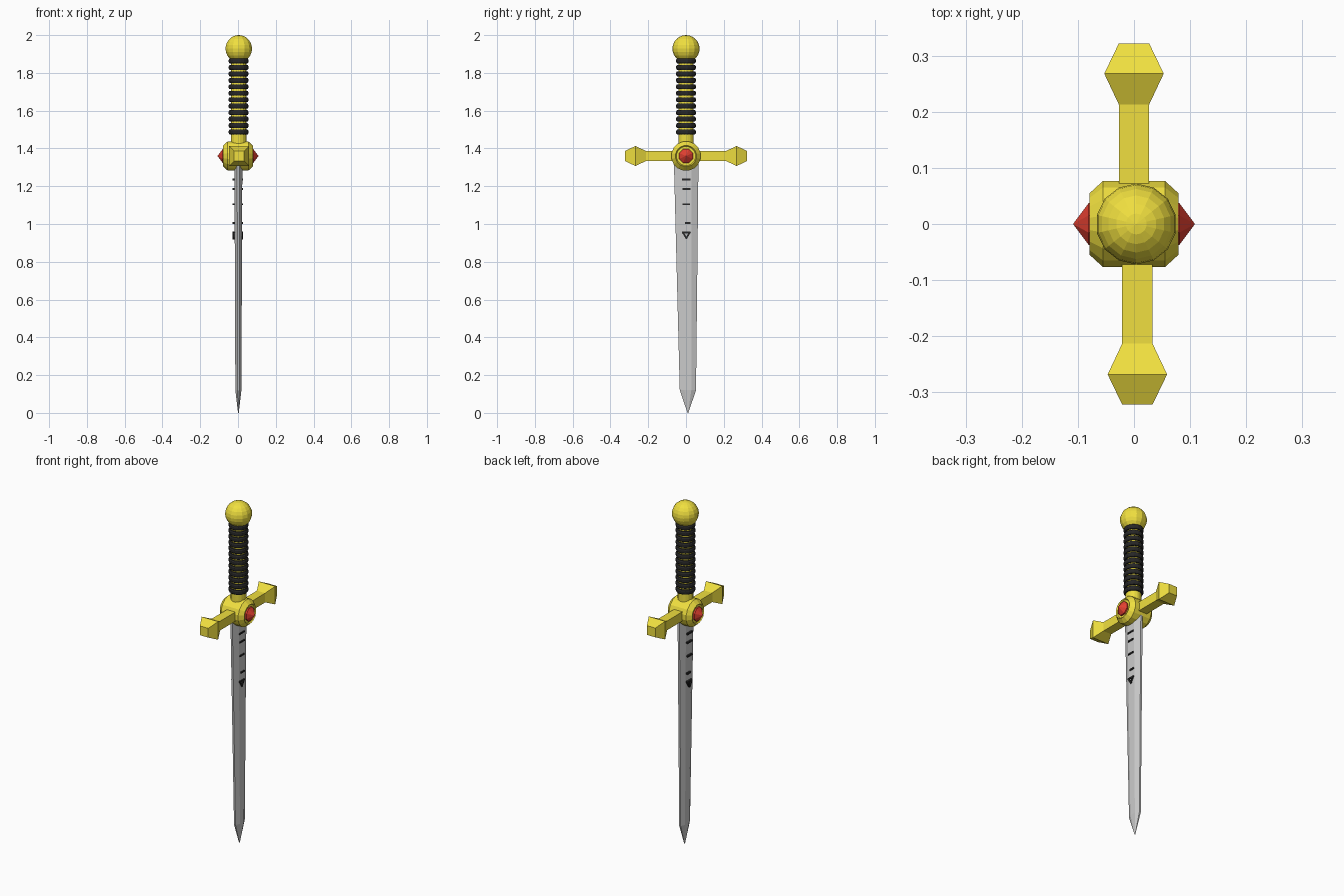
import bpy, bmesh, math
from mathutils import Vector, Matrix

if "Cube" in bpy.data.objects:
    bpy.data.objects.remove(bpy.data.objects["Cube"])


def material(name, rgb):
    m = bpy.data.materials.new(name)
    m.diffuse_color = (*rgb, 1)
    m.use_nodes = True
    m.node_tree.nodes["Principled BSDF"].inputs["Base Color"].default_value = m.diffuse_color
    return m


gold = material("gold", (0.87, 0.74, 0.05))
black = material("black", (0.02, 0.02, 0.02))
red = material("red", (0.75, 0.05, 0.03))


def finish(bm, name, mat=None):
    bmesh.ops.remove_doubles(bm, verts=bm.verts, dist=1e-5)
    bmesh.ops.recalc_face_normals(bm, faces=bm.faces)
    me = bpy.data.meshes.new(name)
    bm.to_mesh(me)
    bm.free()
    ob = bpy.data.objects.new(name, me)
    bpy.context.collection.objects.link(ob)
    if mat:
        me.materials.append(mat)
    return ob


def loft(name, rings, mat=None):
    bm = bmesh.new()
    vs = [[bm.verts.new(p) for p in r] for r in rings]
    n = len(vs[0])
    for a, b in zip(vs, vs[1:]):
        for i in range(n):
            j = (i + 1) % n
            bm.faces.new((a[i], a[j], b[j], b[i]))
    bm.faces.new(vs[0][::-1])
    bm.faces.new(vs[-1])
    return finish(bm, name, mat)


def lathe(name, profile, sides, axis, centre, mat):
    """Spin (radius, distance) pairs about an axis; flats face the other axes."""
    rot = Vector((0, 0, 1)).rotation_difference(Vector(axis)).to_matrix()
    k = 1 / math.cos(math.pi / sides)
    rings = []
    for r, h in profile:
        ring = []
        for i in range(sides):
            a = math.tau * (i + 0.5) / sides
            ring.append(rot @ Vector((r * k * math.cos(a), r * k * math.sin(a), h)) + Vector(centre))
        rings.append(ring)
    return loft(name, rings, mat)


# Blade: bevelled flat section, tapering to a point
def section(z, cy, w, t):
    half = [(t, -0.42 * w), (t, 0.42 * w), (0.3 * t, w)]
    pts = half + [(-0.3 * t, w), (-t, 0.42 * w), (-t, -0.42 * w), (-0.3 * t, -w), (0.3 * t, -w)]
    return [(x + 0.002, y + cy, z) for x, y in pts]


loft("blade", [section(0, 0.01, 0.002, 0.002), section(0.12, 0.01, 0.043, 0.016),
               section(1.33, 0.001, 0.065, 0.021)])

# Guard hub with chamfered rims
lathe("guard_hub", [(0.05, -0.072), (0.055, -0.079), (0.077, -0.055), (0.077, 0.055),
                    (0.055, 0.079), (0.05, 0.072)], 16, (1, 0, 0), (0, 0, 1.36), gold)

for s, side in ((1, "back"), (-1, "front")):
    # Square crossguard arm with a flared end
    cx = 0.003 - 0.003 * s
    lathe("guard_arm_" + side, [(0.027, 0.03), (0.027, 0.213), (0.053, 0.268), (0.027, 0.322)],
          4, (0, s, 0), (cx, 0, 1.36), gold)
    # Faceted gem
    lathe("gem_" + side, [(0.037, 0.06), (0.037, 0.081), (0.001, 0.108)],
          8, (s, 0, 0), (0, 0, 1.36), red)

# Grip core, wrapped rings and pommel
lathe("grip_core", [(0.041, 1.40), (0.041, 1.88)], 16, (0, 0, 1), (0.003, 0, 0), gold)
for i in range(12):
    z = 1.487 + i * 0.0342
    tube = [(0.04, -0.013), (0.048, -0.013), (0.052, -0.006), (0.052, 0.006), (0.048, 0.013), (0.04, 0.013)]
    lathe("grip_ring", tube, 16, (0, 0, 1), (0.003, 0, z), black)

bm = bmesh.new()
bmesh.ops.create_uvsphere(bm, u_segments=14, v_segments=12, radius=0.072,
                          matrix=Matrix.Translation((0.004, 0, 1.928)))
finish(bm, "pommel", gold)


# Abstract angular inlay running through the blade
def inlay(name, points, closed=False):
    bm = bmesh.new()
    ends = points[1:] + points[:1] if closed else points[1:]
    for a, b in zip(points, ends):
        d = Vector((0, b[0] - a[0], b[1] - a[1]))
        mid = Vector((-0.001, (a[0] + b[0]) / 2, (a[1] + b[1]) / 2))
        rot = Vector((0, 0, 1)).rotation_difference(d.normalized()).to_matrix().to_4x4()
        bmesh.ops.create_cube(bm, size=1, matrix=Matrix.Translation(mid) @ rot
                              @ Matrix.Diagonal((0.056, 0.009, d.length + 0.008, 1)))
    return finish(bm, name, black)


inlay("inlay_upper_step", [(-0.018, 1.236), (0.02, 1.236), (0.02, 1.185), (-0.015, 1.185)])
inlay("inlay_middle_step", [(-0.015, 1.135), (-0.015, 1.105), (0.018, 1.105), (0.018, 1.06)])
inlay("inlay_lower_step", [(-0.002, 1.1), (-0.002, 1.005), (0.02, 1.005)])
inlay("inlay_triangle", [(-0.016, 0.955), (0.02, 0.955), (0.002, 0.925)], True)
